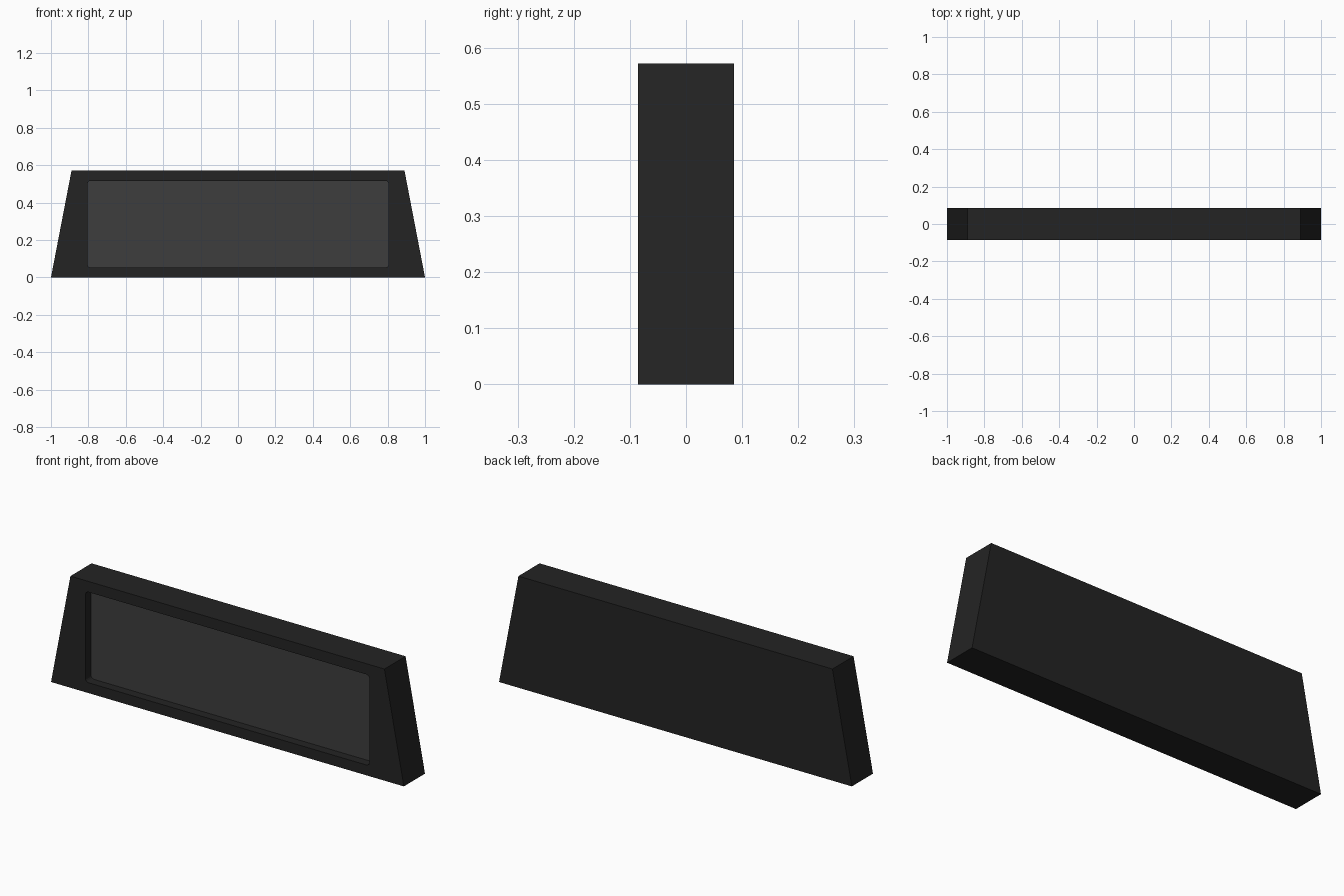
import bpy, bmesh, math

if "Cube" in bpy.data.objects:
    bpy.data.objects.remove(bpy.data.objects["Cube"])

H, D = 0.572, 0.0855          # height, half depth
RECESS = 0.045                # depth of the front recess


def material(name, value):
    m = bpy.data.materials.new(name)
    m.diffuse_color = (value, value, value, 1)
    m.use_nodes = True
    m.node_tree.nodes["Principled BSDF"].inputs["Base Color"].default_value = m.diffuse_color
    return m


def rounded_rect(x, z0, z1, r, steps=4):
    pts = []
    for cx, cz, start in ((x - r, z1 - r, 0), (-x + r, z1 - r, 90),
                          (-x + r, z0 + r, 180), (x - r, z0 + r, 270)):
        for i in range(steps + 1):
            a = math.radians(start + 90 * i / steps)
            pts.append((cx + r * math.cos(a), cz + r * math.sin(a)))
    return pts


def ring(bm, pts, y):
    vs = [bm.verts.new((x, y, z)) for x, z in pts]
    es = [bm.edges.new((vs[i], vs[(i + 1) % len(vs)])) for i in range(len(vs))]
    return vs, es


def walls(bm, a, b):
    for i in range(len(a)):
        j = (i + 1) % len(a)
        bm.faces.new((a[i], a[j], b[j], b[i]))


# Tapered casing with a rounded rectangular recess in its front
outline = [(-1, 0), (1, 0), (0.89, H), (-0.89, H)]
opening = rounded_rect(0.805, 0.053, 0.517, 0.018)
bm = bmesh.new()
front, front_edges = ring(bm, outline, -D)
back, _ = ring(bm, outline, D)
lip, lip_edges = ring(bm, opening, -D)
floor, _ = ring(bm, opening, -D + RECESS)
bmesh.ops.triangle_fill(bm, use_beauty=True, edges=front_edges + lip_edges)
walls(bm, front, back)
walls(bm, lip, floor)
bm.faces.new(back)
panel = bm.faces.new(floor)
panel.material_index = 1       # lighter screen at the bottom of the recess
bmesh.ops.recalc_face_normals(bm, faces=bm.faces)

mesh = bpy.data.meshes.new("display_casing")
bm.to_mesh(mesh)
bm.free()
mesh.materials.append(material("black casing", 0.017))
mesh.materials.append(material("dark grey screen", 0.047))
casing = bpy.data.objects.new("display_casing", mesh)
bpy.context.collection.objects.link(casing)
